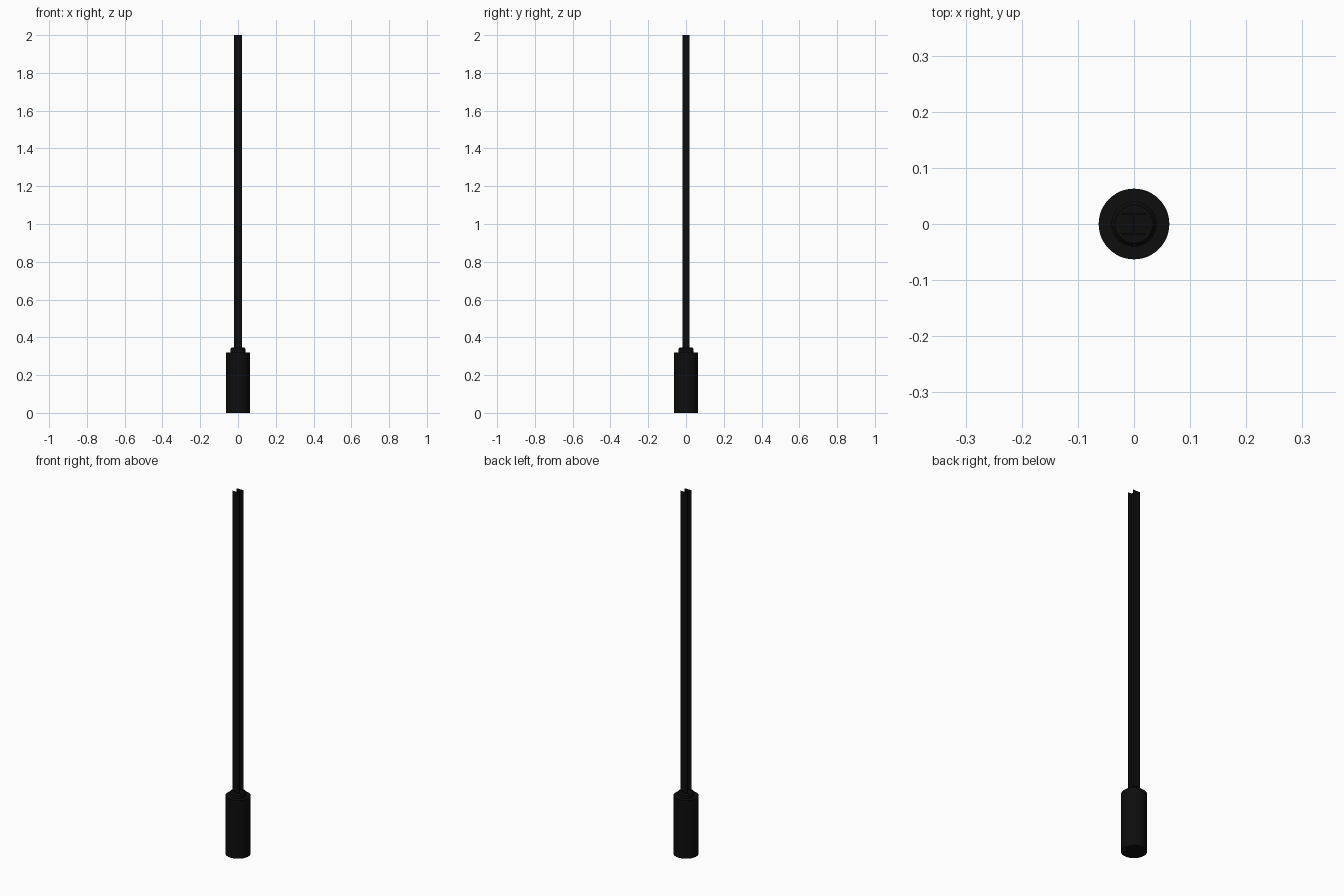
import bpy, bmesh, math

if "Cube" in bpy.data.objects:
    bpy.data.objects.remove(bpy.data.objects["Cube"])

mat = bpy.data.materials.new("black_metal")
mat.diffuse_color = (0.004, 0.004, 0.004, 1)
mat.use_nodes = True
mat.node_tree.nodes["Principled BSDF"].inputs["Base Color"].default_value = mat.diffuse_color


def finish(name, bm):
    bmesh.ops.recalc_face_normals(bm, faces=bm.faces)
    me = bpy.data.meshes.new(name)
    bm.to_mesh(me)
    bm.free()
    me.materials.append(mat)
    ob = bpy.data.objects.new(name, me)
    bpy.context.collection.objects.link(ob)
    return ob


def lathe(name, profile, sides=48):
    bm = bmesh.new()
    vs = [bm.verts.new((r, 0, z)) for r, z in profile]
    es = [bm.edges.new(p) for p in zip(vs, vs[1:])]
    bmesh.ops.spin(bm, geom=vs + es, cent=(0, 0, 0), axis=(0, 0, 1),
                   angle=math.tau, steps=sides)
    bmesh.ops.remove_doubles(bm, verts=bm.verts, dist=1e-5)
    ob = finish(name, bm)
    bpy.context.view_layer.objects.active = ob
    ob.select_set(True)
    bpy.ops.object.shade_smooth_by_angle(angle=math.radians(35))
    ob.select_set(False)


# Concrete-style footing and the small collar on top of it
lathe("footing", [(0, 0), (0.063, 0), (0.063, 0.32), (0, 0.32)])
lathe("collar", [(0, 0.32), (0.04, 0.32), (0.04, 0.338), (0.034, 0.345), (0, 0.345)])

# I-beam post: flanges front and back, web between them
W, H, T, S = 0.021, 0.019, 0.003, 0.002
quarter = [(W, H), (W, H - T), (S, H - T)]
right = [(x, y) for x, y in quarter] + [(x, -y) for x, y in reversed(quarter)]
outline = right + [(-x, y) for x, y in reversed(right)]
bm = bmesh.new()
face = bm.faces.new([bm.verts.new((x, y, 0.34)) for x, y in outline])
ext = bmesh.ops.extrude_face_region(bm, geom=[face], use_keep_orig=True)
top = [g for g in ext["geom"] if isinstance(g, bmesh.types.BMVert)]
bmesh.ops.translate(bm, verts=top, vec=(0, 0, 1.66))
finish("post", bm)
